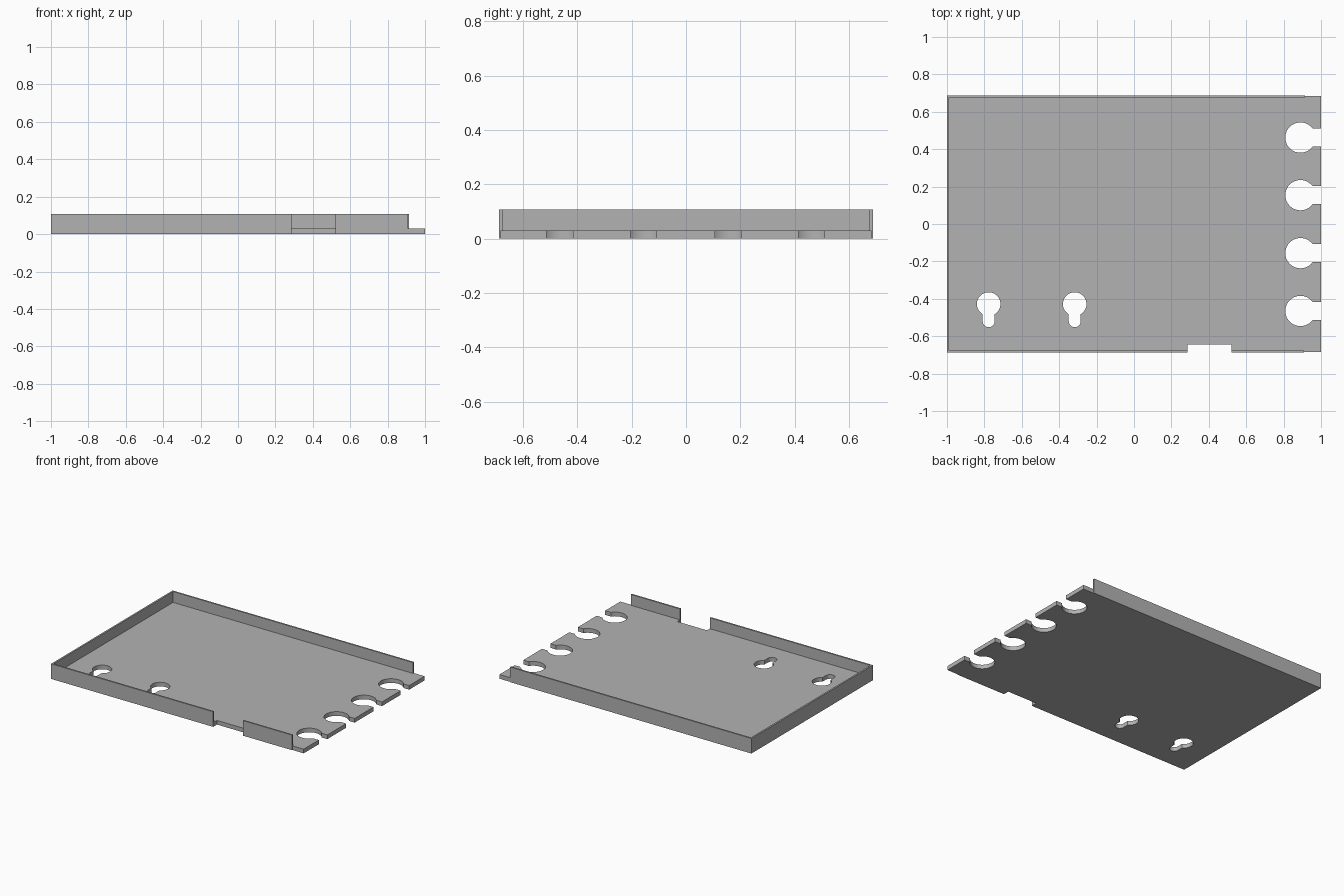
import bpy
from math import sin, cos, radians, asin, degrees

cube = bpy.data.objects.get("Cube")
if cube:
    bpy.data.objects.remove(cube, do_unlink=True)

grey = bpy.data.materials.new("plain grey")
grey.use_nodes = True
colour = (0.45, 0.45, 0.45, 1)
grey.diffuse_color = colour
grey.node_tree.nodes["Principled BSDF"].inputs["Base Color"].default_value = colour

FLOOR, HEIGHT, WALL = 0.03, 0.108, 0.012
HALF_Y, EDGE_Y = 0.688, 0.684
GAP = (0.285, 0.52)


def arc(cx, cy, r, start, end, n=32):
    """Points on an arc, angles in degrees."""
    angles = [radians(start + (end - start) * i / n) for i in range(n + 1)]
    return [(cx + r * cos(a), cy + r * sin(a)) for a in angles]


def plate(name, loops, thickness):
    """Flat plate from an outline and its holes, standing on z = 0."""
    curve = bpy.data.curves.new(name, 'CURVE')
    curve.dimensions = '2D'
    curve.fill_mode = 'BOTH'
    curve.extrude = thickness / 2
    for points in loops:
        spline = curve.splines.new('POLY')
        spline.points.add(len(points) - 1)
        for p, (x, y) in zip(spline.points, points):
            p.co = (x, y, 0, 1)
        spline.use_cyclic_u = True
    obj = bpy.data.objects.new(name, curve)
    bpy.context.collection.objects.link(obj)
    obj.location.z = thickness / 2
    bpy.ops.object.select_all(action='DESELECT')
    obj.select_set(True)
    bpy.context.view_layer.objects.active = obj
    bpy.ops.object.convert(target='MESH')
    obj = bpy.context.object
    obj.data.materials.clear()
    obj.data.materials.append(grey)
    bpy.ops.object.shade_smooth_by_angle(angle=radians(30))
    return obj


def wall(name, x0, x1, y0, y1):
    """Upright wall from the base to the rim."""
    plate(name, [[(x0, y0), (x1, y0), (x1, y1), (x0, y1)]], HEIGHT)


# Floor outline: front notch, then round slots open to the right edge
outline = [(-1 + WALL / 2, -EDGE_Y), (GAP[0], -EDGE_Y), (GAP[0], -0.645),
           (GAP[1], -0.645), (GAP[1], -EDGE_Y), (1, -EDGE_Y)]
SLOT_R, NECK = 0.081, 0.048
mouth = degrees(asin(NECK / SLOT_R))
for y in (-0.465, -0.156, 0.154, 0.462):
    outline.append((1, y - NECK))
    outline += arc(0.89, y, SLOT_R, 360 - mouth, mouth)
    outline.append((1, y + NECK))
outline += [(1, EDGE_Y), (-1 + WALL / 2, EDGE_Y)]


# Keyhole: round head with a narrow rounded stem towards the front
def keyhole(x, y=-0.428, r=0.063, stem=0.032):
    a = degrees(asin(stem / r))
    return arc(x, y, r, a - 90, 270 - a) + arc(x, y - 0.092, stem, 180, 360, 16)


plate("floor", [outline, keyhole(-0.777), keyhole(-0.317)], FLOOR)

# Rim walls on three sides, the front one interrupted by the notch
wall("back_wall", -1, 0.914, HALF_Y - WALL, HALF_Y)
wall("left_end_wall", -1, -1 + WALL, -HALF_Y, HALF_Y)
wall("front_wall_long", -1, GAP[0], -HALF_Y, -HALF_Y + WALL)
wall("front_wall_short", GAP[1], 0.91, -HALF_Y, -HALF_Y + WALL)
